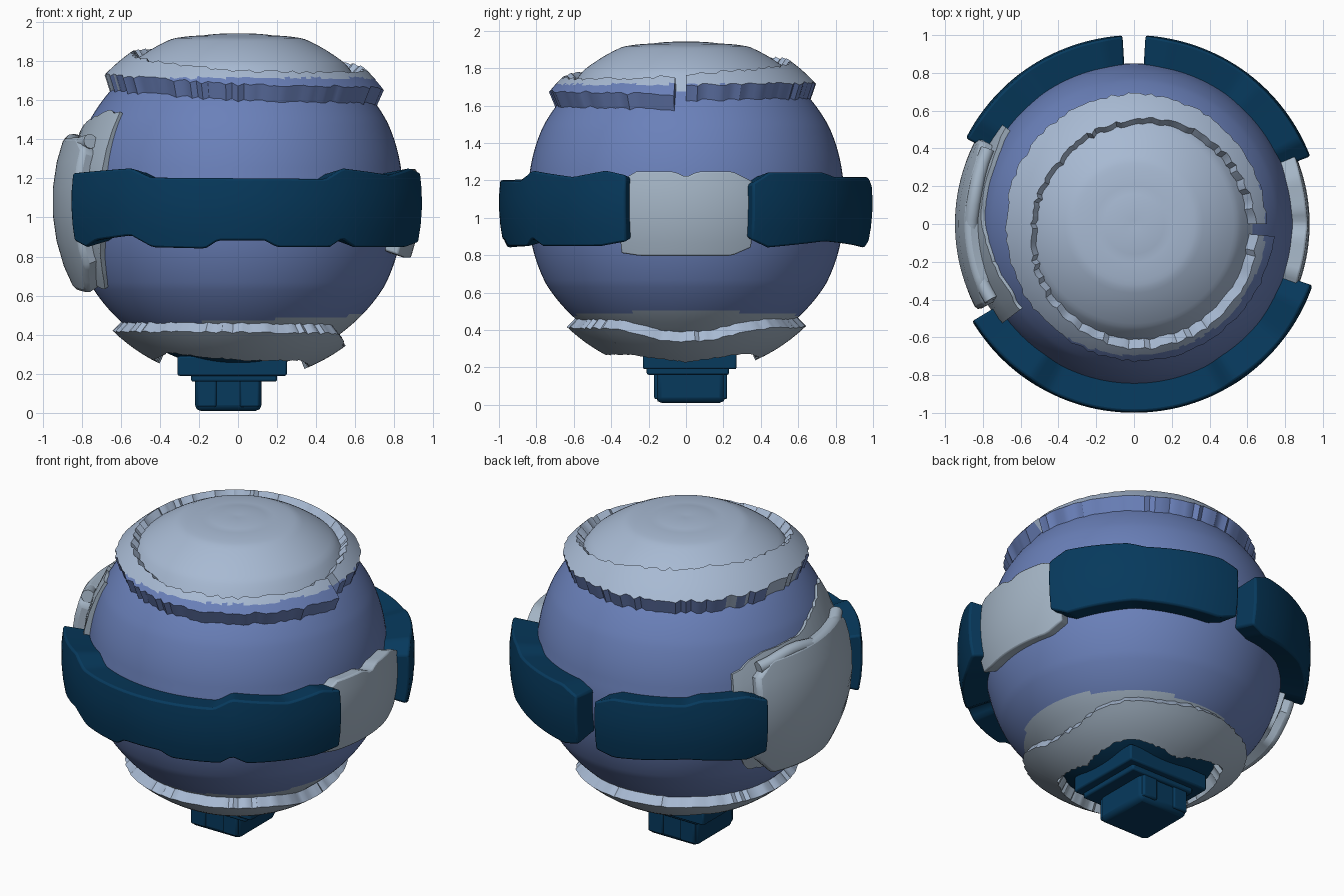
import bpy, bmesh, math, random
from math import radians, sin, cos
from mathutils import Vector

random.seed(4)
if "Cube" in bpy.data.objects:
    bpy.data.objects.remove(bpy.data.objects["Cube"])

CENTER = Vector((0, 0, 1.08))


def material(name, rgb):
    m = bpy.data.materials.new(name)
    m.use_nodes = True
    m.diffuse_color = (*rgb, 1)
    m.node_tree.nodes["Principled BSDF"].inputs["Base Color"].default_value = (*rgb, 1)
    return m


BLUE = material("hull blue", (0.145, 0.218, 0.49))
PALE = material("pale blue grey", (0.39, 0.49, 0.65))
GREY = material("panel grey", (0.38, 0.47, 0.57))
DARK = material("deep teal", (0.002, 0.041, 0.108))


def polar(az, lat, r):
    a, t = radians(az), radians(lat)
    return CENTER + Vector((cos(a) * cos(t), sin(a) * cos(t), sin(t))) * r


def interp(points, a):
    """Piecewise linear value at a."""
    for (a0, v0), (a1, v1) in zip(points, points[1:]):
        if a <= a1:
            return v0 + (v1 - v0) * (a - a0) / (a1 - a0)
    return points[-1][1]


def finish(name, bm, mats, rule=None, bevel=0):
    bmesh.ops.recalc_face_normals(bm, faces=bm.faces)
    if rule:
        for f in bm.faces:
            f.material_index = rule(f.calc_center_median() - CENTER)
    me = bpy.data.meshes.new(name)
    bm.to_mesh(me)
    bm.free()
    ob = bpy.data.objects.new(name, me)
    bpy.context.collection.objects.link(ob)
    for m in mats:
        me.materials.append(m)
    if bevel:
        b = ob.modifiers.new("Bevel", "BEVEL")
        b.width, b.segments, b.limit_method = bevel, 2, "ANGLE"
        b.angle_limit = radians(50)
    bpy.ops.object.select_all(action="DESELECT")
    bpy.context.view_layer.objects.active = ob
    ob.select_set(True)
    bpy.ops.object.shade_smooth_by_angle(angle=radians(35))
    return ob


def band(name, lo, hi, r_in, r_out, mats, step=2, rows=6, jag=0, skirt=0, rule=None, bevel=0):
    """Curved plate on the ball between two latitude edges given as (azimuth, latitude).
    The skirt is how far the inner lower edge drops below the outer one."""
    start, end = lo[0][0], lo[-1][0]
    n = round((end - start) / step)
    bm = bmesh.new()
    loops = []
    for i in range(n + 1):
        az = start + (end - start) * i / n
        low = interp(lo, az) + random.uniform(-jag, jag)
        high = interp(hi, az) + random.uniform(-jag, jag)
        lats = [low + (high - low) * k / rows for k in range(rows + 1)]
        inner = [low - skirt] + lats[1:]
        loops.append([bm.verts.new(polar(az, t, r_out)) for t in lats]
                     + [bm.verts.new(polar(az, t, r_in)) for t in reversed(inner)])
    m = len(loops[0])
    for a, b in zip(loops, loops[1:]):
        for k in range(m):
            bm.faces.new((a[k], b[k], b[(k + 1) % m], a[(k + 1) % m]))
    for ring in (loops[0], loops[-1]):
        for k in range(rows):
            bm.faces.new((ring[k], ring[k + 1], ring[m - 2 - k], ring[m - 1 - k]))
    return finish(name, bm, mats, rule, bevel)


def box(name, x0, x1, y0, y1, z0, z1, bevel=0.01):
    bm = bmesh.new()
    bmesh.ops.create_cube(bm, size=1)
    for v in bm.verts:
        v.co = ((x0 + x1) / 2 + v.co.x * (x1 - x0), (y0 + y1) / 2 + v.co.y * (y1 - y0),
                (z0 + z1) / 2 + v.co.z * (z1 - z0))
    return finish(name, bm, [DARK], bevel=bevel)


# Ball body: swollen crown with a shallow dish, coloured by latitude
def latitude(d):
    return math.degrees(math.asin(d.z / d.length))


def body_colour(d):
    t = latitude(d)
    return 1 if t > 44 else 3 if t < -56 else 2 if t < -45 + 4 * d.x else 0


bm = bmesh.new()
bmesh.ops.create_uvsphere(bm, u_segments=120, v_segments=120, radius=1)
for v in bm.verts:
    t = latitude(v.co)
    r = interp([(-90, 0.855), (-50, 0.855), (-30, 0.865), (-10, 0.85), (10, 0.85), (28, 0.866),
                (44, 0.866), (52, 0.895), (68, 0.9), (78, 0.87), (90, 0.86)], t)
    v.co = CENTER + v.co * r
finish("ball_body", bm, [BLUE, PALE, GREY, DARK], body_colour)

# Raised crown ring with a ragged lip and one seam
band("crown_ring",
     [(0, 42), (90, 43), (180, 44), (235, 42), (270, 39.5), (355, 38)],
     [(0, 47), (45, 50), (90, 54), (135, 56.5), (180, 55), (225, 50), (270, 45.5), (315, 44.5), (355, 46)],
     0.86, 0.942, [PALE, BLUE], step=2.5, jag=0.7, skirt=3,
     rule=lambda d: int(latitude(d) < 42.3))

# Lower ring: dips on one side and leaves a square opening underneath
band("lower_ring",
     [(-45, -62), (0, -68), (45, -61), (90, -66), (135, -57), (180, -64), (225, -57), (270, -62), (315, -62)],
     [(-45, -47), (-38, -47), (-12, -53.5), (12, -53.5), (38, -47), (90, -46), (270, -46.5), (315, -47)],
     0.83, 0.92, [GREY, PALE], step=2.5, jag=0.5,
     rule=lambda d: int(d.length < 0.9 and latitude(d) > -55))

# Belt plates with stepped edges and chamfered corners
BELT = {
    "belt_front": ([(211, -11.5), (217, -13.5), (222, -11.5), (236, -10), (243, -13.6), (260, -14),
                    (264, -11.5), (278, -11.5), (282, -13.6), (299, -13.6), (303, -11),
                    (308, -13.6), (332, -13.5), (341, -12)],
                   [(211, 8.5), (236, 10), (243, 7.2), (297, 6.8), (303, 10), (322, 8), (334, 10), (341, 8.5)]),
    "belt_back_left": ([(21, -11.5), (27, -14), (50, -12), (80, -14), (86.5, -12)],
                       [(21, 6), (27, 9.5), (48, 9.5), (54, 8), (80, 8), (86.5, 5.5)]),
    "belt_back_right": ([(93.5, -12), (100, -14), (125, -12), (146, -14), (153, -12)],
                        [(93.5, 5.5), (100, 8), (125, 8), (130, 9.5), (146, 9.5), (153, 7)]),
}
for name, (lo, hi) in BELT.items():
    band(name, lo, hi, 0.82, 1.0, [DARK], step=1.5, rows=4, bevel=0.012)

# Left side panel
band("left_panel", [(-23, -17), (-16, -18), (16, -18), (23, -15)],
     [(-23, 7), (-17, 10.5), (-4, 10.5), (0, 8.5), (4, 10.5), (16, 10.5), (23, 7)],
     0.82, 0.93, [GREY], bevel=0.01)

# Right side panel: thin under layer, thick plate and rolled upper edge
band("right_under_panel", [(143, -10), (150, -26), (208, -30), (217, -10)],
     [(143, 16), (155, 22), (178, 24), (190, 28), (202, 30), (208, 32), (217, 31)],
     0.82, 0.885, [GREY], jag=0.5)
band("right_panel", [(151, -18), (160, -27), (200, -30), (209, -20)],
     [(151, 14), (158, 20), (202, 21), (209, 17)], 0.82, 0.95, [GREY], bevel=0.03)

roll = bpy.data.curves.new("right_panel_roll", "CURVE")
roll.dimensions = "3D"
roll.bevel_depth, roll.bevel_resolution, roll.use_fill_caps = 0.038, 4, True
path = [polar(az, 18.5 + 1.5 * sin(radians(az * 9)), 0.91) for az in range(153, 209, 5)]
spline = roll.splines.new("POLY")
spline.points.add(len(path) - 1)
for p, co in zip(spline.points, path):
    p.co = (*co, 1)
spline.use_smooth = True
roll.materials.append(GREY)
bpy.context.collection.objects.link(bpy.data.objects.new("right_panel_roll", roll))

# Foot plate and connector knob underneath
box("foot_plate", -0.31, 0.25, -0.23, 0.27, 0.19, 0.29)
box("foot_bar", -0.24, 0.2, -0.21, 0.23, 0.16, 0.24)
box("foot_knob", -0.22, 0.12, -0.16, 0.21, 0.01, 0.25, 0.03)
for x in (-0.16, 0.06):
    box("knob_rib", x - 0.05, x + 0.05, -0.17, 0.22, 0.03, 0.22)
